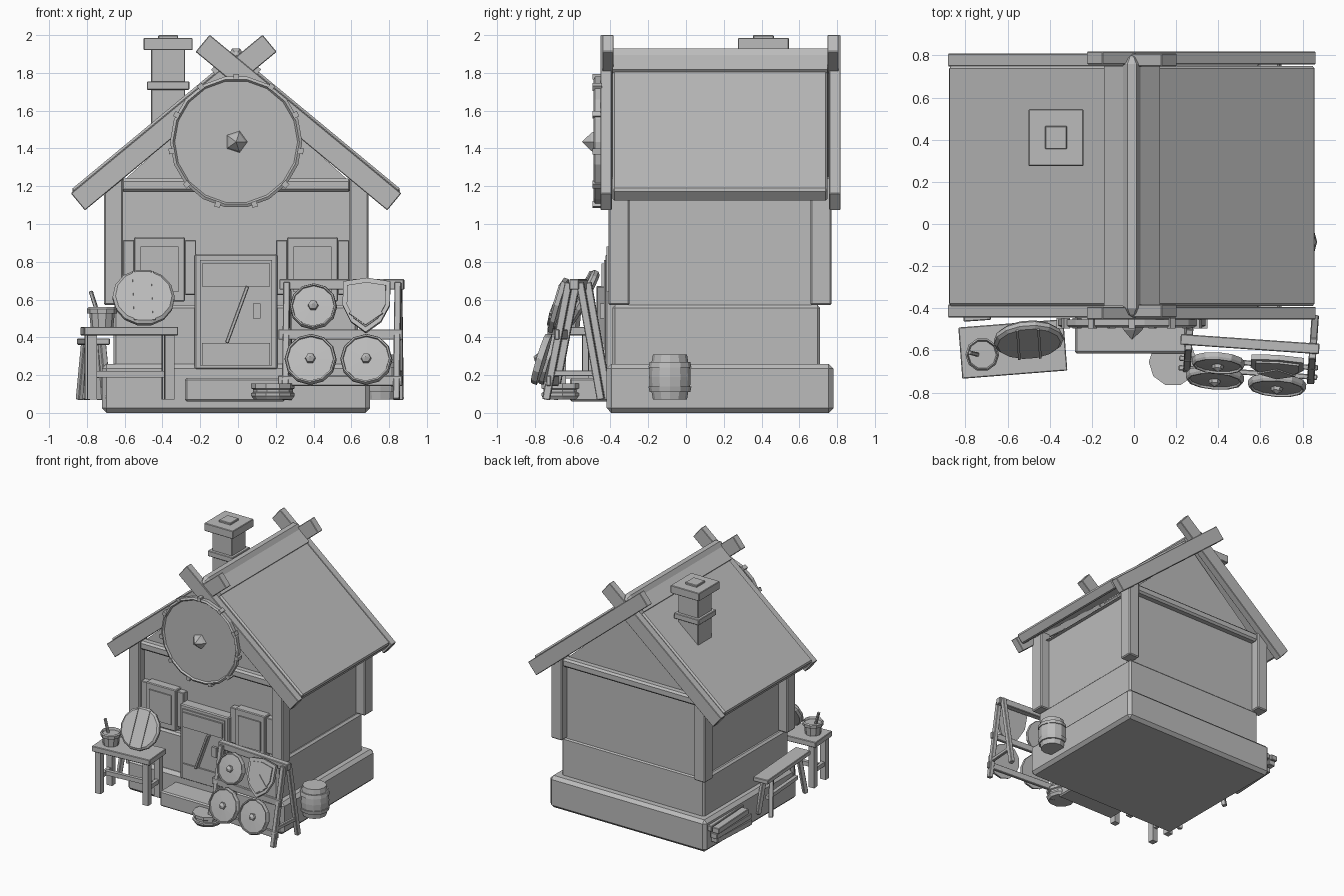
import bpy, bmesh, math
from mathutils import Matrix, Vector

if "Cube" in bpy.data.objects:
    bpy.data.objects.remove(bpy.data.objects["Cube"])

GREY = (0.5, 0.5, 0.5, 1)
mat = bpy.data.materials.new("plain grey")
mat.use_nodes = True
mat.diffuse_color = GREY
mat.node_tree.nodes["Principled BSDF"].inputs["Base Color"].default_value = GREY

CX, CY = -0.01, 0.18      # middle of the house
GROUND = 0.07             # level the loose props stand on


def place(loc, rx=0, ry=0, rz=0):
    R = [Matrix.Rotation(math.radians(a), 4, ax) for a, ax in ((rz, "Z"), (ry, "Y"), (rx, "X"))]
    return Matrix.Translation(loc) @ R[0] @ R[1] @ R[2]


def finish(name, bm, M):
    bmesh.ops.recalc_face_normals(bm, faces=bm.faces)
    bm.transform(M)
    me = bpy.data.meshes.new(name)
    bm.to_mesh(me)
    bm.free()
    me.materials.append(mat)
    ob = bpy.data.objects.new(name, me)
    bpy.context.scene.collection.objects.link(ob)
    return ob


def box(name, size, M, bevel=0.0):
    bm = bmesh.new()
    bmesh.ops.create_cube(bm, size=1)
    bmesh.ops.scale(bm, vec=size, verts=bm.verts)
    if bevel:
        bmesh.ops.bevel(bm, geom=bm.edges[:], offset=bevel, segments=1, affect="EDGES")
    return finish(name, bm, M)


def span(name, x, y, z, bevel=0.0, M=Matrix()):
    """Box given by its limits on each axis."""
    mid = [(a + b) / 2 for a, b in (x, y, z)]
    return box(name, [b - a for a, b in (x, y, z)], M @ Matrix.Translation(mid), bevel)


def strut(name, p, q, w, d, M=Matrix()):
    p, q = Vector(p), Vector(q)
    turn = (q - p).to_track_quat("Z", "Y").to_matrix().to_4x4()
    return box(name, (w, d, (q - p).length), M @ Matrix.Translation((p + q) / 2) @ turn, 0.004)


def lathe(name, profile, n, M):
    """Closed turned shape; profile is (radius, height) pairs starting and ending on the axis."""
    bm = bmesh.new()
    rings = []
    for r, h in profile:
        count = n if r > 0 else 1
        rings.append([bm.verts.new((r * math.cos(math.tau * i / n), r * math.sin(math.tau * i / n), h))
                      for i in range(count)])
    for a, b in zip(rings, rings[1:]):
        for i in range(n):
            vs = [a[i % len(a)], a[(i + 1) % len(a)], b[(i + 1) % len(b)], b[i % len(b)]]
            vs = list(dict.fromkeys(vs))
            if len(vs) > 2:
                bm.faces.new(vs)
    return finish(name, bm, M)


def prism(name, outline, depth, M):
    bm = bmesh.new()
    face = bm.faces.new([bm.verts.new((x, y, 0)) for x, y in outline])
    ext = bmesh.ops.extrude_face_region(bm, geom=[face])["geom"]
    bmesh.ops.translate(bm, vec=(0, 0, depth), verts=[v for v in ext if isinstance(v, bmesh.types.BMVert)])
    return finish(name, bm, M)


# House body
span("stone_base", (-0.72, 0.70), (-0.42, 0.78), (0, 0.26), 0.025)
span("lower_wall", (-0.66, 0.635), (-0.39, 0.71), (0.24, 0.57), 0.015)
span("upper_wall", (-0.63, 0.61), (-0.34, 0.70), (0.5, 1.2))
gable = [(-0.66, 1.18), (0.64, 1.18), (CX, 1.77)]
prism("gable_wall", gable, 1.04, place((0, 0.70, 0), rx=90))
for sx in (-1, 1):
    for sy in (-1, 1):
        box("corner_post", (0.10, 0.11, 0.68), place((CX + sx * 0.65, CY + sy * 0.535, 0.91)), 0.008)
for y in (-0.355, 0.715):
    box("gable_beam", (1.22, 0.08, 0.07), place((CX, y, 1.205)), 0.015)

# Roof: panels, crossed barge boards, ridge
SLOPE = 39.6
for s in (-1, 1):
    def slope(x, y, z):
        return place((CX + s * x, y, z), ry=s * SLOPE)
    box("roof_panel", (1.07, 1.14, 0.085), slope(0.435, CY, 1.49), 0.012)
    box("ridge_cap", (0.16, 1.14, 0.05), slope(0.055, CY, 1.85))
    box("front_barge_board", (1.317, 0.06, 0.117), slope(0.33, -0.418 - s * 0.005, 1.537), 0.004)
    box("back_barge_board", (1.317, 0.06, 0.117), slope(0.33, 0.783 + s * 0.005, 1.537), 0.004)
pole = [(0, 0), (0.02, 0.01), (0.042, 0.04), (0.042, 1.2), (0.02, 1.23), (0, 1.24)]
lathe("ridge_pole", pole, 6, place((CX, 0.80, 1.893), rx=90))

# Chimney
for name, w, d, z in (("chimney_shaft", 0.18, 0.18, (1.38, 1.93)), ("chimney_band", 0.225, 0.23, (1.71, 1.755)),
                      ("chimney_cap", 0.26, 0.27, (1.92, 1.985)), ("chimney_pot", 0.105, 0.11, (1.97, 2.0))):
    box(name, (w, d, z[1] - z[0]), place((-0.37, 0.41, sum(z) / 2)), 0.004)

# Door with braces, handle and step
span("door_frame", (-0.23, 0.21), (-0.425, -0.33), (0.23, 0.84), 0.008)
span("door_leaf", (-0.20, 0.18), (-0.435, -0.40), (0.25, 0.81))
for z in (0.31, 0.73):
    box("door_plank", (0.36, 0.02, 0.12), place((CX, -0.438, z)))
strut("door_diagonal", (-0.06, -0.438, 0.37), (0.05, -0.438, 0.67), 0.07, 0.02)
span("door_handle", (0.08, 0.12), (-0.455, -0.43), (0.50, 0.58))
span("door_step", (-0.28, 0.25), (-0.615, -0.40), (0.06, 0.185), 0.01)

# Shuttered windows
for s in (-1, 1):
    x = CX + s * 0.405
    box("window_frame", (0.27, 0.09, 0.34), place((x, -0.365, 0.76)), 0.006)
    for t in (-1, 1):
        box("window_shutter", (0.06, 0.06, 0.29), place((x + t * 0.163, -0.36, 0.77)), 0.004)
    box("window_pane", (0.20, 0.02, 0.24), place((x, -0.41, 0.76)))


def round_shield(name, r, n, M, boss, sides):
    rim = [(0, 0), (r, 0), (r, 0.022), (r * 0.96, 0.034), (r * 0.9, 0.034), (r * 0.88, 0.024), (0, 0.03)]
    lathe(name, rim, n, M)
    lathe(name + "_boss", [(0, 0.02), (boss, 0.02), (boss * 0.85, 0.045), (0, 0.03 + boss)], sides, M)


# Large round sign on the gable
sign = place((CX, -0.452, 1.435), rx=90)
lathe("sign_disc", [(0, 0), (0.35, 0), (0.35, 0.03), (0.335, 0.038), (0.325, 0.026), (0, 0.026)], 18, sign)
lathe("sign_boss", [(0, 0.02), (0.06, 0.03), (0.05, 0.05), (0, 0.098)], 5, sign)
for i in range(11):
    turn = Matrix.Rotation(math.tau * (i + 0.75) / 11, 4, "Z")
    box("sign_stud", (0.03, 0.03, 0.05), sign @ turn @ Matrix.Translation((0.345, 0, 0.018)))

# Table
table = place((-0.575, -0.593, 0), rz=4.5)
span("table_top", (-0.25, 0.25), (-0.122, 0.122), (0.41, 0.455), 0.004, table)
for sx in (-1, 1):
    for sy in (-1, 1):
        box("table_leg", (0.05, 0.05, 0.35), table @ place((sx * 0.205, sy * 0.085, 0.245)))
    box("table_side_rail", (0.03, 0.15, 0.035), table @ place((sx * 0.205, 0, 0.20)))
box("table_rail", (0.40, 0.03, 0.035), table @ place((0, 0, 0.205)))

# Wooden disc leaning on the table
disc = place((-0.50, -0.55, 0.61), rx=62, rz=4)
lathe("leaning_disc", [(0, -0.025), (0.15, -0.025), (0.165, -0.01), (0.165, 0.01), (0.15, 0.022), (0, 0.022)], 14, disc)
for x in (-0.05, 0.05):
    box("disc_batten", (0.012, 0.29, 0.008), disc @ place((x, 0, 0.024)))

# Paint bucket with brush
bucket = [(0, 0), (0.06, 0), (0.067, 0.07), (0.078, 0.07), (0.08, 0.095), (0.072, 0.105), (0.066, 0.085), (0, 0.085)]
lathe("bucket", bucket, 10, place((-0.72, -0.62, 0.455)))
strut("brush", (-0.74, -0.62, 0.52), (-0.78, -0.61, 0.645), 0.02, 0.02)

# Display rack: two splayed leg pairs with cross bars
rack = place((0.55, -0.57, 0), rz=-4)
for x in (-0.29, 0.30):
    strut("rack_front_leg", (x, -0.03, 0.69), (x, -0.15, GROUND), 0.035, 0.04, rack)
    strut("rack_back_leg", (x, 0.03, 0.69), (x, 0.14, GROUND), 0.035, 0.04, rack)
    strut("rack_tie", (x, -0.12, 0.21), (x, 0.11, 0.21), 0.025, 0.03, rack)
for name, y, z in (("rack_top_bar", 0, 0.68), ("rack_middle_bar", -0.09, 0.415), ("rack_low_bar", -0.135, 0.17)):
    box(name, (0.66, 0.05 if y == 0 else 0.025, 0.055), rack @ place((0, y, z)), 0.004)

# Shields on the rack
for x, y, z, r in ((0.40, -0.645, 0.56, 0.125), (0.385, -0.715, 0.28, 0.138), (0.68, -0.75, 0.28, 0.138)):
    round_shield("round_shield", r, 12, place((x, y, z), rx=73, rz=-4), 0.03, 6)
half = [(0.125, 0.13), (0.125, 0), (0.08, -0.09)]
heater = [(0, -0.15)] + [(x, y) for x, y in reversed(half)] + [(0, 0.15)] + [(-x, y) for x, y in half]
heater_place = place((0.68, -0.665, 0.565), rx=73, rz=-4)
prism("pointed_shield", heater, 0.025, heater_place)
prism("pointed_shield_face", [(x * 0.82, y * 0.82) for x, y in heater], 0.034, heater_place)
prism("shield_chevron", [(-0.09, -0.05), (0, -0.115), (0.09, -0.05), (0, 0.03)], 0.04, heater_place)

# Low tub beside the step
tub = [(0, 0), (0.1, 0), (0.115, 0.02), (0.115, 0.035), (0.105, 0.04), (0.105, 0.055), (0.115, 0.06), (0.115, 0.085), (0, 0.085)]
lathe("low_tub", tub, 10, place((0.185, -0.655, GROUND)))

# Barrel on the left wall
hoops = [(0, 0), (0.09, 0), (0.097, 0.04), (0.108, 0.04), (0.114, 0.07), (0.107, 0.07), (0.11, 0.12)]
barrel = hoops + [(r, 0.24 - h) for r, h in reversed(hoops[:-1])]
lathe("barrel", barrel, 12, place((0.755, -0.085, GROUND)))

# Bench on the right wall
bench = place((-0.765, -0.15, 0), rz=4)
span("bench_seat", (-0.065, 0.065), (-0.31, 0.31), (0.36, 0.395), 0.004, bench)
for sx in (-1, 1):
    for sy in (-1, 1):
        strut("bench_leg", (sx * 0.03, sy * 0.2, 0.37), (sx * 0.055, sy * 0.25, GROUND), 0.035, 0.035, bench)
box("bench_rail", (0.03, 0.42, 0.03), bench @ place((0, 0, 0.20)))

# Stacked planks by the right wall
for i in range(3):
    for j in range(2):
        box("stacked_plank", (0.06, 0.42 + 0.03 * ((i + j) % 2), 0.045),
            place((-0.765 + j * 0.07 - i * 0.008, 0.50 + 0.02 * (i - j), 0.095 + i * 0.05), rz=3 * (i - 1)), 0.004)
